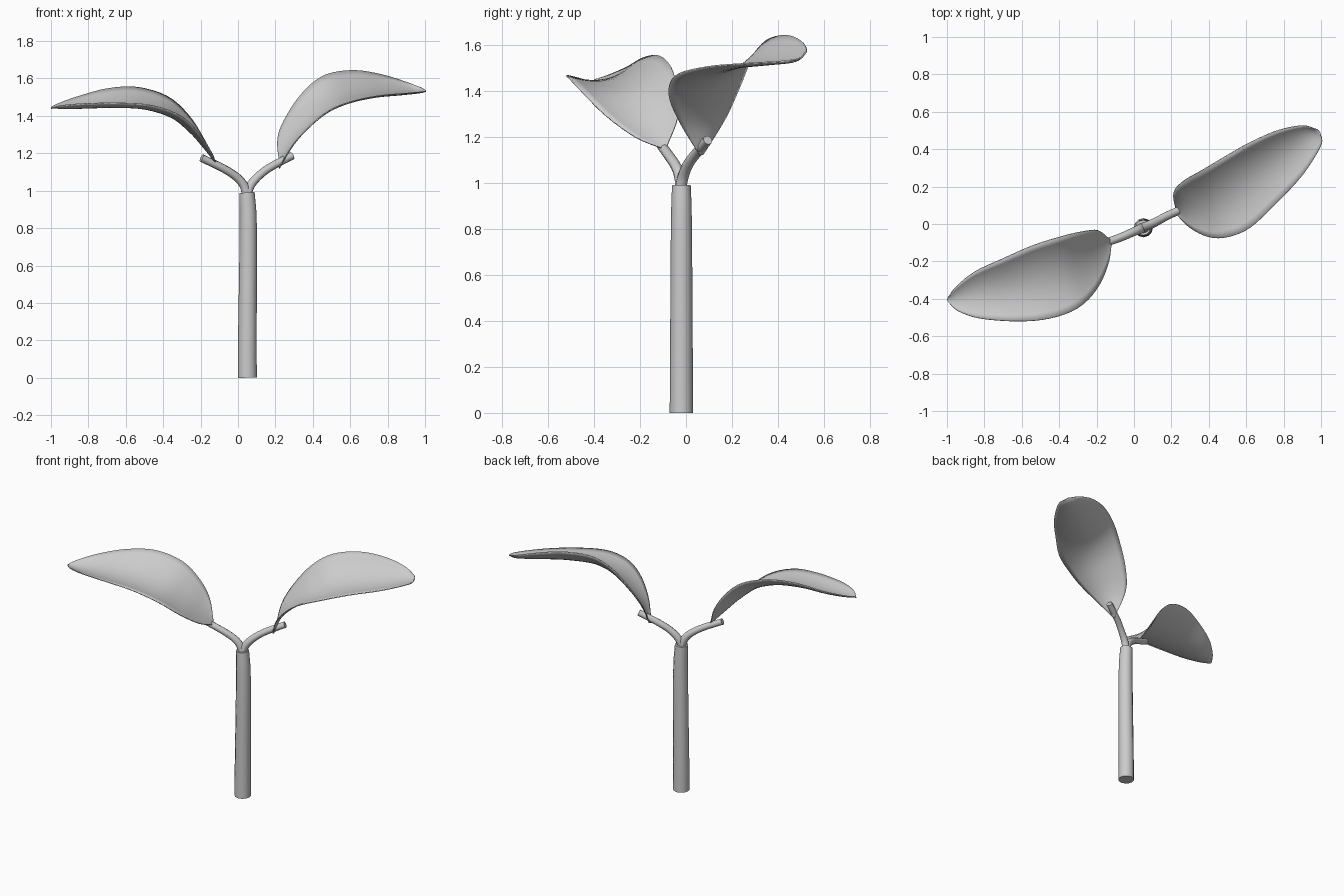
import bpy, bmesh, math
from mathutils import Vector

if "Cube" in bpy.data.objects:
    bpy.data.objects.remove(bpy.data.objects["Cube"])

grey = bpy.data.materials.new("plain grey")
grey.diffuse_color = (0.6, 0.6, 0.6, 1)
grey.use_nodes = True
grey.node_tree.nodes["Principled BSDF"].inputs["Base Color"].default_value = grey.diffuse_color


def finish(name, bm):
    bmesh.ops.recalc_face_normals(bm, faces=bm.faces)
    mesh = bpy.data.meshes.new(name)
    bm.to_mesh(mesh)
    bm.free()
    mesh.materials.append(grey)
    ob = bpy.data.objects.new(name, mesh)
    bpy.context.collection.objects.link(ob)
    bpy.ops.object.select_all(action='DESELECT')
    ob.select_set(True)
    bpy.context.view_layer.objects.active = ob
    bpy.ops.object.shade_smooth_by_angle(angle=math.radians(50))
    return ob


def spline(points, steps):
    """Smooth curve through the points."""
    p = [Vector(q) for q in points]
    p = [2 * p[0] - p[1]] + p + [2 * p[-1] - p[-2]]
    out = []
    for i in range(1, len(p) - 2):
        a, b, c, d = p[i - 1:i + 3]
        for k in range(steps):
            t = k / steps
            out.append(0.5 * (2 * b + (c - a) * t + (2 * a - 5 * b + 4 * c - d) * t * t
                              + (3 * b - a - 3 * c + d) * t ** 3))
    return out + [p[-2]]


def tube(name, points, radii, sides, steps, side_hint):
    """Capped round tube along a smooth path."""
    path = spline(points, steps)
    bm = bmesh.new()
    rings = []
    for i, c in enumerate(path):
        t = (path[min(i + 1, len(path) - 1)] - path[max(i - 1, 0)]).normalized()
        u = Vector(side_hint).cross(t).normalized()
        v = t.cross(u)
        f = i / (len(path) - 1) * (len(radii) - 1)
        j = min(int(f), len(radii) - 2)
        r = radii[j] + (radii[j + 1] - radii[j]) * (f - j)
        rings.append([bm.verts.new(c + r * (math.cos(a) * u + math.sin(a) * v))
                      for a in (2 * math.pi * k / sides for k in range(sides))])
    for a, b in zip(rings, rings[1:]):
        for k in range(sides):
            n = (k + 1) % sides
            bm.faces.new((a[k], a[n], b[n], b[k]))
    bm.faces.new(rings[0])
    bm.faces.new(rings[-1])
    return finish(name, bm)


def leaf(name, near, far, cup):
    """Thin cupped blade stretched between its two edges."""
    a, b = spline(near, 4), spline(far, 4)
    n, across = len(a), 12
    bm = bmesh.new()
    rows = []
    for i in range(n):
        lo, hi = max(i - 1, 0), min(i + 1, n - 1)
        along = (a[hi] + b[hi]) - (a[lo] + b[lo])
        up = along.cross(b[i] - a[i])
        up = up.normalized() if up.length > 1e-8 else Vector((0, 0, 1))
        if up.z < 0:
            up = -up
        h = cup * math.sin(math.pi * i / (n - 1))
        rows.append([bm.verts.new(a[i].lerp(b[i], s) - up * h * 4 * s * (1 - s))
                     for s in (k / across for k in range(across + 1))])
    for r, q in zip(rows, rows[1:]):
        for k in range(across):
            bm.faces.new((r[k], r[k + 1], q[k + 1], q[k]))
    ob = finish(name, bm)
    thick = ob.modifiers.new("thickness", 'SOLIDIFY')
    thick.thickness = 0.006
    thick.offset = 0
    return ob


# Upright stem, slightly bowed and tapered
tube("stem", [(0.05, -0.02, 0), (0.05, -0.02, 0.2), (0.055, -0.02, 0.8), (0.048, -0.02, 0.99)],
     [0.051, 0.05, 0.046, 0.041], 12, 4, (0, 1, 0))

# Two forked leaf stalks
tube("right_stalk", [(0.045, -0.025, 0.97), (0.068, -0.012, 1.03), (0.115, 0.01, 1.083),
                     (0.18, 0.045, 1.13), (0.29, 0.095, 1.187)], [0.027, 0.023, 0.021], 8, 4, (0.4, -0.9, 0))
tube("left_stalk", [(0.05, -0.02, 0.97), (0.03, -0.028, 1.03), (-0.01, -0.045, 1.075),
                    (-0.08, -0.075, 1.12), (-0.195, -0.115, 1.175)], [0.027, 0.023, 0.021], 8, 4, (0.4, -0.9, 0))

# Two broad leaves
leaf("right_leaf",
     [(0.22, 0.06, 1.12), (0.30, -0.02, 1.25), (0.40, -0.07, 1.36), (0.50, -0.07, 1.435),
      (0.62, -0.02, 1.48), (0.76, 0.11, 1.508), (0.90, 0.26, 1.52), (1.0, 0.42, 1.53), (0.995, 0.49, 1.54)],
     [(0.225, 0.075, 1.125), (0.212, 0.17, 1.28), (0.265, 0.23, 1.41), (0.36, 0.285, 1.54),
      (0.47, 0.35, 1.62), (0.62, 0.435, 1.643), (0.77, 0.50, 1.62), (0.90, 0.525, 1.58), (0.98, 0.505, 1.55)],
     0.065)
leaf("left_leaf",
     [(-0.12, -0.10, 1.15), (-0.14, -0.22, 1.20), (-0.20, -0.35, 1.295), (-0.30, -0.45, 1.395),
      (-0.45, -0.505, 1.453), (-0.62, -0.52, 1.468), (-0.82, -0.505, 1.465), (-0.94, -0.465, 1.455),
      (-1.0, -0.41, 1.44)],
     [(-0.125, -0.085, 1.155), (-0.19, -0.035, 1.29), (-0.27, -0.04, 1.41), (-0.38, -0.065, 1.505),
      (-0.54, -0.115, 1.553), (-0.70, -0.185, 1.545), (-0.85, -0.255, 1.505), (-0.95, -0.335, 1.47),
      (-0.995, -0.395, 1.45)],
     0.06)
